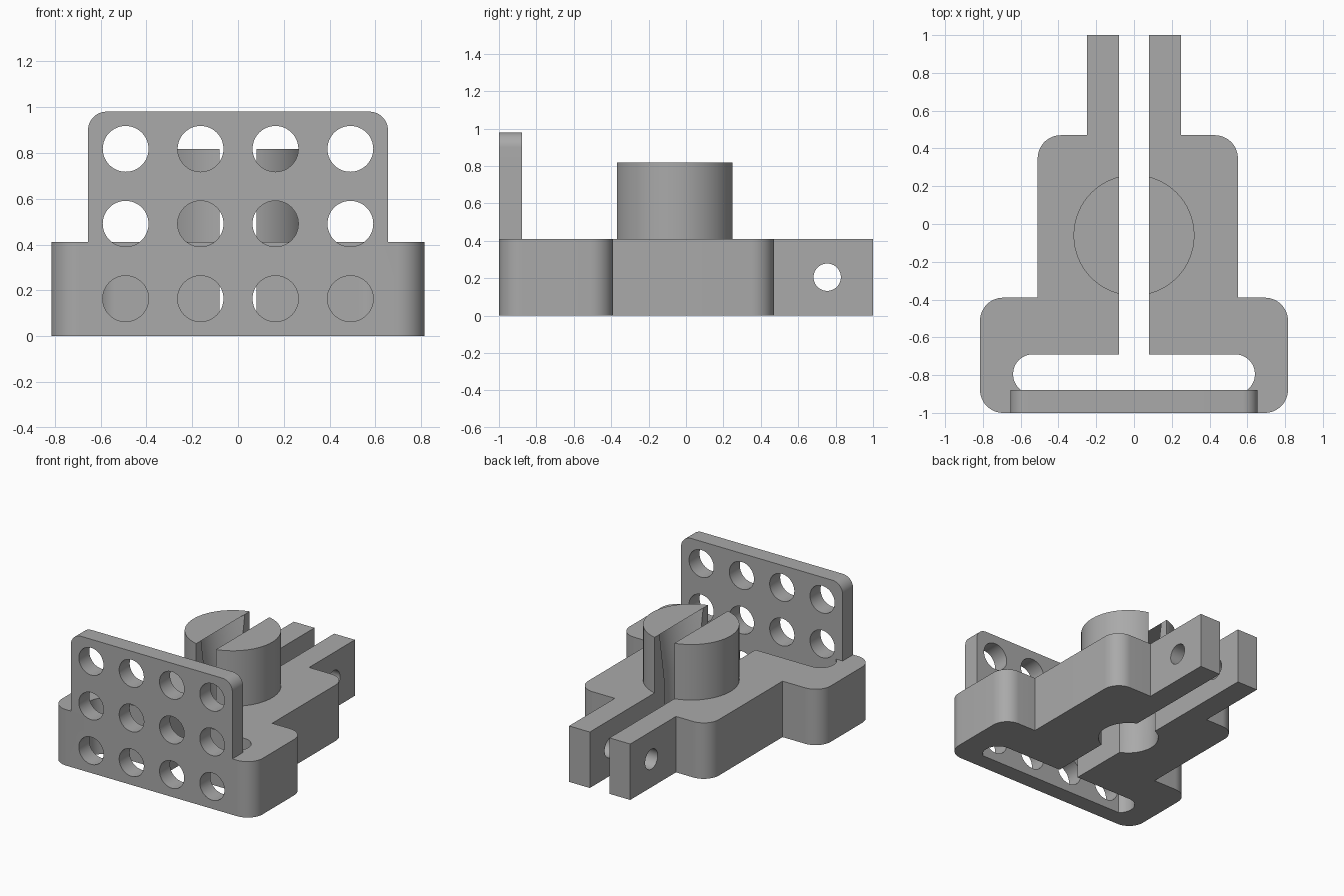
import bpy, bmesh
from math import pi, sin, cos
from mathutils import Matrix, Vector

cube = bpy.data.objects.get("Cube")
if cube:
    bpy.data.objects.remove(cube)

grey = bpy.data.materials.new("neutral_grey")
grey.use_nodes = True
COLOUR = (0.4, 0.4, 0.4, 1)
grey.diffuse_color = COLOUR
grey.node_tree.nodes["Principled BSDF"].inputs["Base Color"].default_value = COLOUR

UPRIGHT = Matrix.Rotation(pi / 2, 4, 'X')    # profile xy becomes xz
SIDEWAYS = Matrix.Rotation(pi / 2, 4, 'Y')
BORE_Y = -0.06
BASE_H = 0.41
TUBE_H = 0.817
GAP = 0.08


def finish(name, bm):
    bmesh.ops.recalc_face_normals(bm, faces=bm.faces)
    mesh = bpy.data.meshes.new(name)
    bm.to_mesh(mesh)
    bm.free()
    mesh.materials.append(grey)
    obj = bpy.data.objects.new(name, mesh)
    bpy.context.collection.objects.link(obj)
    return obj


def prism(name, corners, low, high, turn=Matrix()):
    """Extrude a profile of (x, y, corner radius) for right-angled corners."""
    pts = []
    for i, (x, y, r) in enumerate(corners):
        p = Vector((x, y, 0))
        if not r:
            pts.append(p)
            continue
        a = (Vector((*corners[i - 1][:2], 0)) - p).normalized()
        b = (Vector((*corners[(i + 1) % len(corners)][:2], 0)) - p).normalized()
        centre = p + (a + b) * r
        for k in range(13):
            t = k / 12 * pi / 2
            pts.append(centre - (b * cos(t) + a * sin(t)) * r)
    bm = bmesh.new()
    face = bm.faces.new([bm.verts.new(p + Vector((0, 0, low))) for p in pts])
    ext = bmesh.ops.extrude_face_region(bm, geom=[face])
    top = [v for v in ext["geom"] if isinstance(v, bmesh.types.BMVert)]
    bmesh.ops.translate(bm, verts=top, vec=(0, 0, high - low))
    bm.transform(turn)
    return finish(name, bm)


def box(name, x0, x1, y0, y1, z0, z1, r=0):
    return prism(name, [(x0, y0, r), (x1, y0, r), (x1, y1, r), (x0, y1, r)], z0, z1)


def cylinder(name, r0, r1, depth, centre, turn=Matrix(), sides=64):
    bm = bmesh.new()
    bmesh.ops.create_cone(bm, cap_ends=True, segments=sides, radius1=r0,
                          radius2=r1, depth=depth,
                          matrix=Matrix.Translation(centre) @ turn)
    return finish(name, bm)


def combine(target, other, operation):
    mod = target.modifiers.new(operation.lower(), 'BOOLEAN')
    mod.operation, mod.solver, mod.object = operation, 'EXACT', other
    bpy.context.view_layer.objects.active = target
    bpy.ops.object.modifier_apply(modifier=mod.name)
    bpy.data.objects.remove(other)


# Stepped base with rounded corners and two clamp prongs
R = 0.122
bracket = prism("clamp_bracket", [
    (-0.815, -1, R), (0.815, -1, R), (0.815, -0.39, R), (0.55, -0.39, 0),
    (0.55, 0.47, R), (0.248, 0.47, 0), (0.248, 1, 0), (-0.248, 1, 0),
    (-0.248, 0.47, 0), (-0.51, 0.47, R), (-0.51, -0.39, 0), (-0.815, -0.39, R),
], 0, BASE_H)

# Cross slot behind the front wall
combine(bracket, box("cross_slot", -0.64, 0.64, -0.9, -0.69, -0.1, 0.6, 0.104), 'DIFFERENCE')

# Tall front plate and collar
plate = prism("front_plate", [(-0.655, 0, 0), (0.655, 0, 0), (0.655, 0.98, 0.082),
                              (-0.655, 0.98, 0.082)], 0.878, 1, UPRIGHT)
combine(bracket, plate, 'UNION')
collar = cylinder("collar", 0.32, 0.32, TUBE_H - 0.2, (0, BORE_Y, (TUBE_H + 0.2) / 2))
combine(bracket, collar, 'UNION')

# Straight bore below, widening through the collar
combine(bracket, cylinder("bore", 0.203, 0.203, 1, (0, BORE_Y, 0)), 'DIFFERENCE')
combine(bracket, cylinder("tapered_bore", 0.203, 0.265, TUBE_H - BASE_H,
                          (0, BORE_Y, (TUBE_H + BASE_H) / 2)), 'DIFFERENCE')

# Clamp gap from the cross slot out through the prongs
combine(bracket, box("clamp_gap", -GAP, GAP, -0.8, 1.1, -0.1, 1), 'DIFFERENCE')

# Bolt hole through both prongs
combine(bracket, cylinder("bolt_hole", 0.073, 0.073, 0.8, (0, 0.755, 0.205), SIDEWAYS, 48),
        'DIFFERENCE')

# Grid of mounting holes in the front plate
PITCH = 0.327
for col in range(4):
    for row in range(3):
        spot = ((col - 1.5) * PITCH, -0.95, (row + 0.5) * PITCH)
        combine(bracket, cylinder("mount_hole", 0.1, 0.1, 0.3, spot, UPRIGHT, 48), 'DIFFERENCE')

bpy.ops.object.select_all(action='DESELECT')
bracket.select_set(True)
bpy.context.view_layer.objects.active = bracket
bpy.ops.object.shade_smooth_by_angle(angle=pi / 6)
